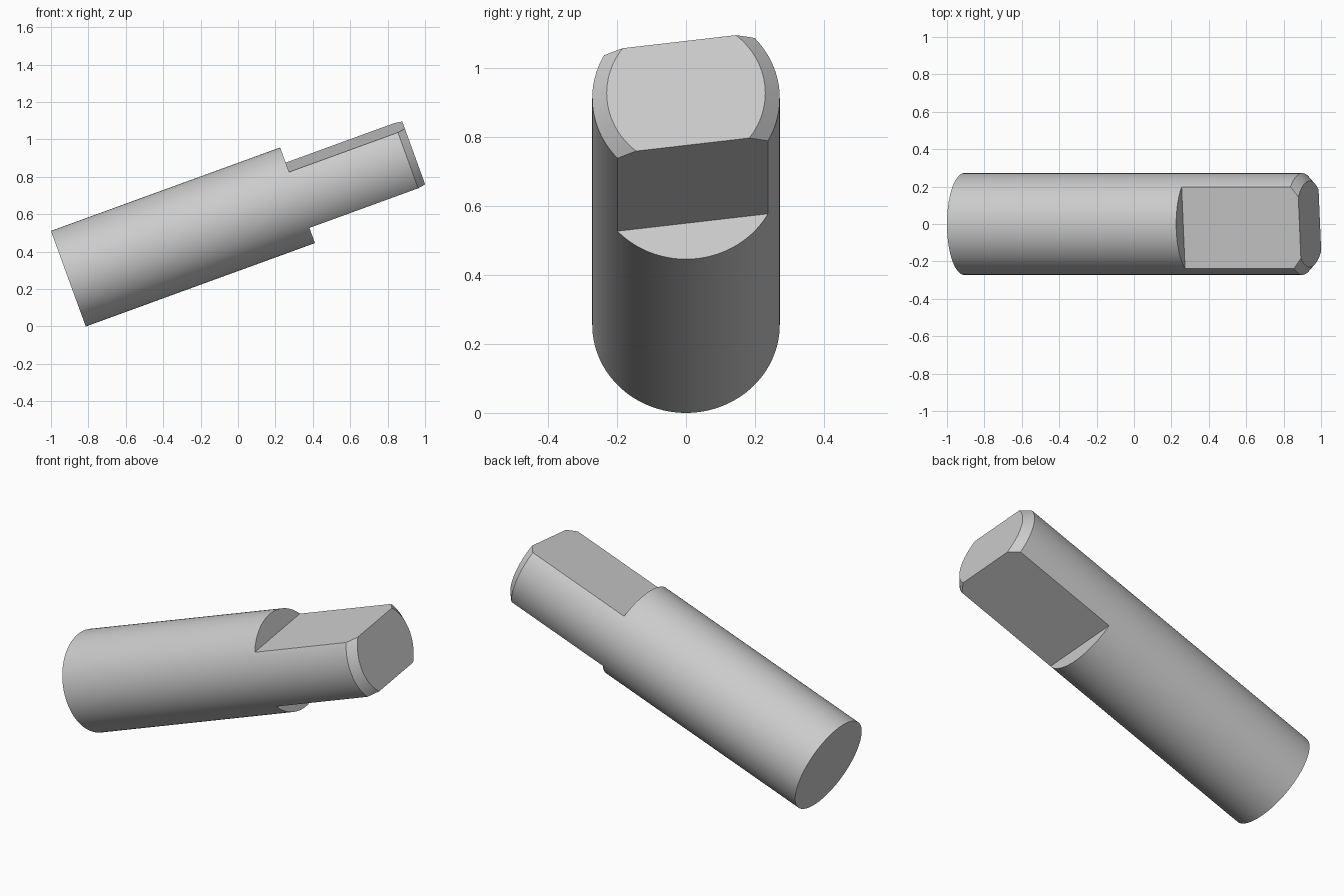
import bpy
import bmesh
from math import radians
from mathutils import Matrix, Vector

cube = bpy.data.objects.get("Cube")
if cube:
    bpy.data.objects.remove(cube, do_unlink=True)

RADIUS, LENGTH, SHOULDER = 0.272, 1.965, 1.304
CHAMFER, HALF_FLAT = 0.042, 0.16

grey = bpy.data.materials.new("plain grey")
grey.use_nodes = True
grey.diffuse_color = (0.6, 0.6, 0.6, 1)
grey.node_tree.nodes["Principled BSDF"].inputs["Base Color"].default_value = (0.6, 0.6, 0.6, 1)


def make_object(name, bm):
    bmesh.ops.recalc_face_normals(bm, faces=bm.faces)
    mesh = bpy.data.meshes.new(name)
    bm.to_mesh(mesh)
    bm.free()
    mesh.materials.append(grey)
    obj = bpy.data.objects.new(name, mesh)
    bpy.context.collection.objects.link(obj)
    return obj


# Round pin along x, with a chamfer on the far rim
bm = bmesh.new()
bmesh.ops.create_cone(
    bm, cap_ends=True, segments=128, radius1=RADIUS, radius2=RADIUS, depth=LENGTH,
    matrix=Matrix.Translation((LENGTH / 2, 0, 0)) @ Matrix.Rotation(radians(90), 4, "Y"))
rim = [e for e in bm.edges if all(v.co.x > LENGTH - 0.01 for v in e.verts)]
bmesh.ops.bevel(bm, geom=rim, offset=CHAMFER, segments=1, affect="EDGES")
pin = make_object("flatted_pin", bm)

# Two opposite flats, cut from the shoulder to the chamfered end
bm = bmesh.new()
for side in (1, -1):
    centre = Vector((SHOULDER + 0.5, 0, side * (HALF_FLAT + 0.25)))
    bmesh.ops.create_cube(
        bm, size=1, matrix=Matrix.Translation(centre) @ Matrix.Diagonal((1, 1, 0.5, 1)))
cutter = make_object("flat_cutter", bm)
cutter.hide_render = True
cutter.data.transform(Matrix.Rotation(radians(7), 4, "X"))

cut = pin.modifiers.new("flats", "BOOLEAN")
cut.operation = "DIFFERENCE"
cut.solver = "EXACT"
cut.object = cutter
bpy.ops.object.select_all(action="DESELECT")
pin.select_set(True)
bpy.context.view_layer.objects.active = pin
bpy.ops.object.modifier_apply(modifier=cut.name)
bpy.data.objects.remove(cutter, do_unlink=True)

# Tilt the pin so its lower rim rests on the ground
pin.data.transform(
    Matrix.Translation((-0.907, 0, 0.2556)) @ Matrix.Rotation(radians(-20), 4, "Y"))
bpy.ops.object.shade_smooth_by_angle(angle=radians(25))
